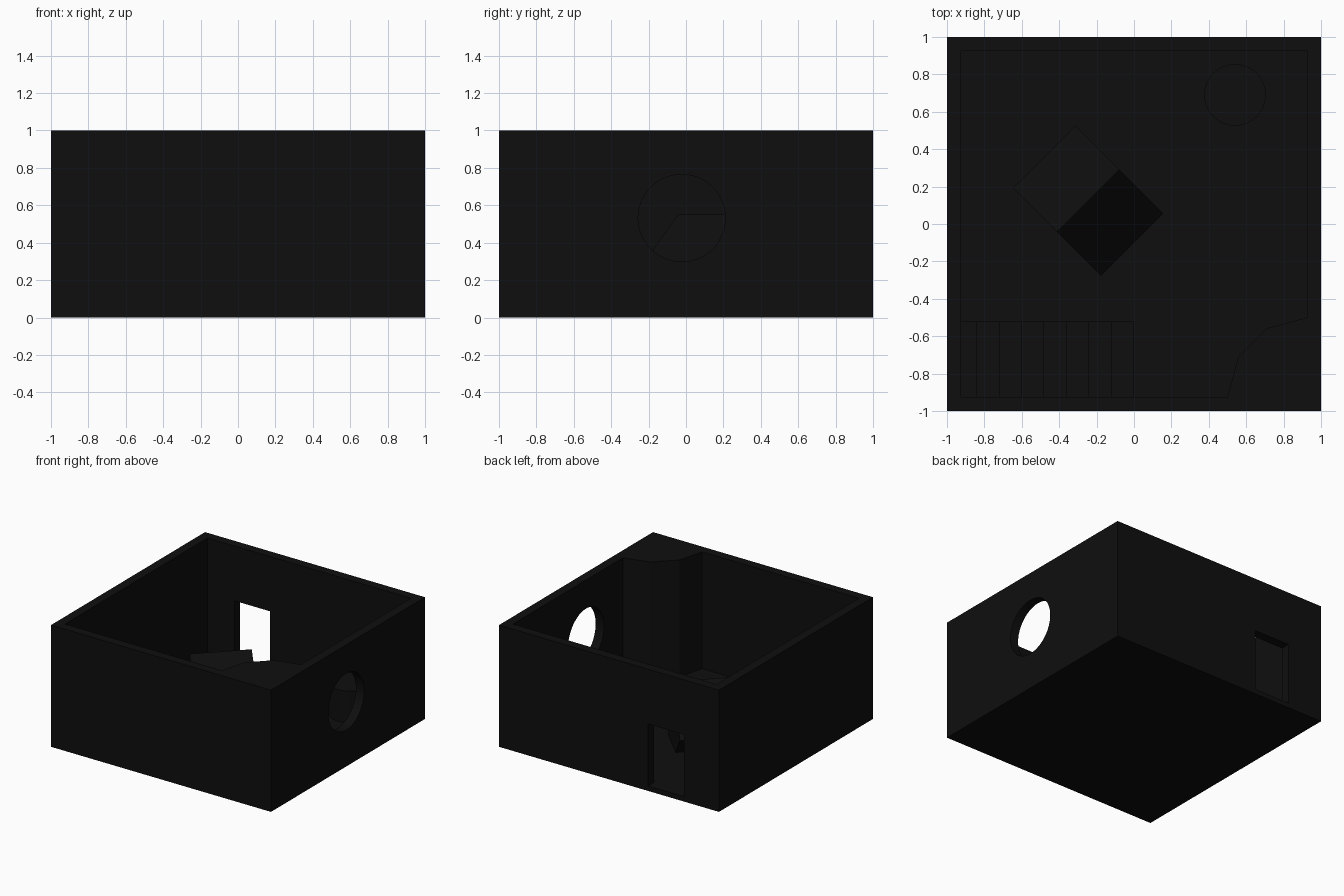
import bpy, bmesh, math
from mathutils import Matrix, Vector

if "Cube" in bpy.data.objects:
    bpy.data.objects.remove(bpy.data.objects["Cube"])

FLOOR, IN = 0.04, 0.925   # floor top height, inner face of the walls

black = bpy.data.materials.new("near_black")
black.diffuse_color = (0.0045, 0.0045, 0.0045, 1)
black.use_nodes = True
black.node_tree.nodes["Principled BSDF"].inputs["Base Color"].default_value = black.diffuse_color


def finish(name, bm):
    bmesh.ops.recalc_face_normals(bm, faces=bm.faces[:])
    me = bpy.data.meshes.new(name)
    bm.to_mesh(me)
    bm.free()
    me.materials.append(black)
    ob = bpy.data.objects.new(name, me)
    bpy.context.collection.objects.link(ob)
    return ob


def box(name, lo, hi):
    lo, hi = Vector(lo), Vector(hi)
    bm = bmesh.new()
    m = Matrix.Translation((lo + hi) / 2) @ Matrix.Diagonal((*(hi - lo), 1))
    bmesh.ops.create_cube(bm, size=1, matrix=m)
    return finish(name, bm)


def cylinder(name, r, depth, matrix, sides=32):
    bm = bmesh.new()
    bmesh.ops.create_cone(bm, cap_ends=True, segments=sides, radius1=r,
                          radius2=r, depth=depth, matrix=matrix)
    return finish(name, bm)


def prism(name, pts, direction):
    bm = bmesh.new()
    f = bm.faces.new([bm.verts.new(p) for p in pts])
    ext = bmesh.ops.extrude_face_region(bm, geom=[f])
    verts = [v for v in ext["geom"] if isinstance(v, bmesh.types.BMVert)]
    bmesh.ops.translate(bm, verts=verts, vec=direction)
    return finish(name, bm)


def cut(ob, cutter):
    mod = ob.modifiers.new("cut", "BOOLEAN")
    mod.operation, mod.solver, mod.object = "DIFFERENCE", "EXACT", cutter
    cutter.hide_render = True
    cutter.display_type = "WIRE"


# open-topped room with a doorway at the back and a round window on the right
room = box("room", (-1, -1, 0), (1, 1, 1))
cut(room, box("room_cutter", (-IN, -IN, FLOOR), (IN, IN, 1.2)))
cut(room, box("door_cutter", (-0.68, 0.8, FLOOR), (-0.355, 1.2, 0.55)))
cut(room, cylinder("window_cutter", 0.233, 0.4,
                   Matrix.Translation((1, -0.023, 0.532)) @ Matrix.Rotation(math.pi / 2, 4, "Y"), 48))

# quarter column in the front right corner
c = 0.925
col = [(c, -c, FLOOR)]
for i in range(4):
    a = math.radians(90 + 30 * i)
    col.append((c + 0.425 * math.cos(a), -c + 0.425 * math.sin(a), FLOOR))
prism("corner_column", col, (0, 0, 1 - FLOOR))

# eight steps along the front wall, rising to the left
rise = 0.08
steps = [(-IN, -IN, FLOOR), (0, -IN, FLOOR)]
for i in range(8):
    z = FLOOR + rise * (i + 1)
    steps += [(-0.12 * i, -IN, z), (max(-IN, -0.12 * (i + 1)), -IN, z)]
prism("stairs", steps, (0, IN - 0.52, 0))

# low round drum
drum = cylinder("drum", 0.165, 0.26, Matrix.Translation((0.54, 0.69, FLOOR + 0.13)))
drum.data.shade_smooth()
bpy.context.view_layer.objects.active = drum
drum.select_set(True)
bpy.ops.object.shade_smooth_by_angle()

# cube standing on edge, sunk into the floor
bm = bmesh.new()
m = (Matrix.Translation((-0.245, 0.125, 0.222)) @ Matrix.Rotation(math.pi / 4, 4, "Z")
     @ Matrix.Rotation(math.pi / 4, 4, "X"))
bmesh.ops.create_cube(bm, size=0.47, matrix=m)
res = bmesh.ops.bisect_plane(bm, geom=bm.verts[:] + bm.edges[:] + bm.faces[:],
                             plane_co=(0, 0, FLOOR), plane_no=(0, 0, -1), clear_outer=True)
bmesh.ops.holes_fill(bm, edges=[e for e in bm.edges if e.is_boundary])
finish("tilted_cube", bm)
